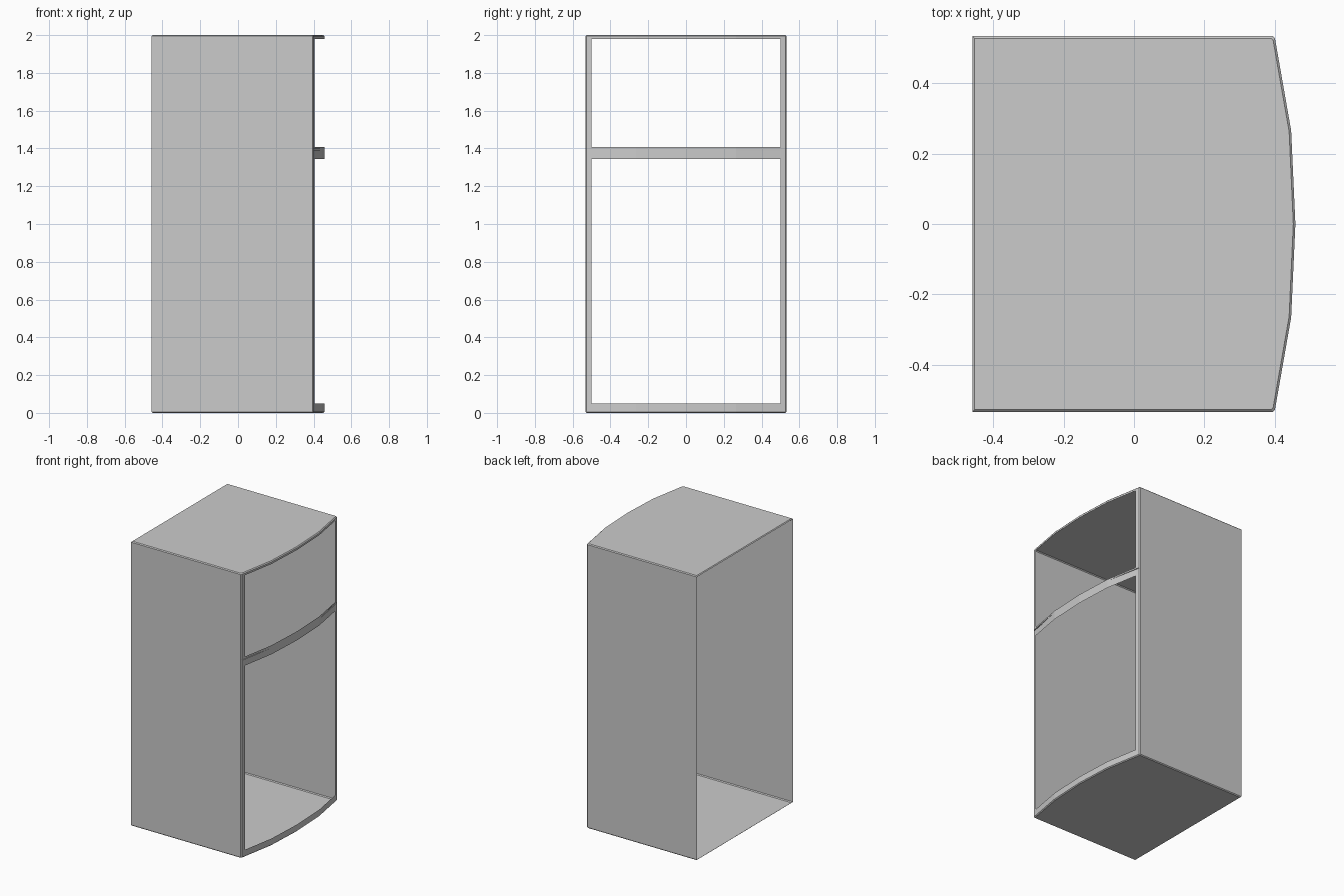
import bpy, bmesh

if "Cube" in bpy.data.objects:
    bpy.data.objects.remove(bpy.data.objects["Cube"])

HX, HY, H, C = 0.458, 0.533, 2.0, 0.006   # half sizes, height, edge chamfer


def finish(name, bm):
    bmesh.ops.remove_doubles(bm, verts=bm.verts, dist=0.0003)
    me = bpy.data.meshes.new(name)
    bm.to_mesh(me)
    bm.free()
    ob = bpy.data.objects.new(name, me)
    bpy.context.collection.objects.link(ob)
    return ob


# Half of the bowed front, from the centre to the corner (x, y)
BOW = [(0.458, 0), (0.446, 0.265), (0.4, HY - C)]
half = BOW + [(0.394, HY), (-HX, HY)]
outline = [(x, -y) for x, y in reversed(half[1:])] + half
n = len(outline)

# Cabinet shell: chamfered top and floor, two side walls, open at the back
bm = bmesh.new()
rings = []
for z, inset in ((0, C), (C, 0), (H - C, 0), (H, C)):
    sx, sy = 1 - inset / HX, 1 - inset / HY
    rings.append([bm.verts.new((x * sx, y * sy, z)) for x, y in outline])
for level in range(3):
    a, b = rings[level], rings[level + 1]
    for i in range(n):
        j = (i + 1) % n
        if level == 1 and i not in (0, 1, n - 3, n - 2):
            continue                      # back and front stay open here
        bm.faces.new((a[i], a[j], b[j], b[i]))
bm.faces.new(rings[0][::-1])
bm.faces.new(rings[3])
finish("cabinet_shell", bm)


def front_x(y):
    y = abs(y)
    for (x0, y0), (x1, y1) in zip(BOW, BOW[1:]):
        if y <= y1:
            return x0 + (x1 - x0) * (y - y0) / (y1 - y0)
    return BOW[-1][0]


# Front frame: bowed strip grid with two door openings and a shallow seam
cols = [-HY + C, -0.499, -0.265, 0, 0.265, 0.499, HY - C]
rows = [(C, 0), (0.05, 0), (1.345, 0), (1.39, 0), (1.39, C),
        (1.397, C), (1.397, 0), (1.408, 0), (1.98, 0), (H - C, 0)]
openings = (1, 7)
bm = bmesh.new()
grid = [[bm.verts.new((front_x(y) - (depth if abs(y) > 0.3 else 0), y, z))
         for y in cols] for z, depth in rows]
for r in range(len(rows) - 1):
    for c in range(len(cols) - 1):
        if r in openings and 0 < c < len(cols) - 2:
            continue
        bm.faces.new((grid[r][c], grid[r][c + 1],
                      grid[r + 1][c + 1], grid[r + 1][c]))
finish("front_frame", bm)
